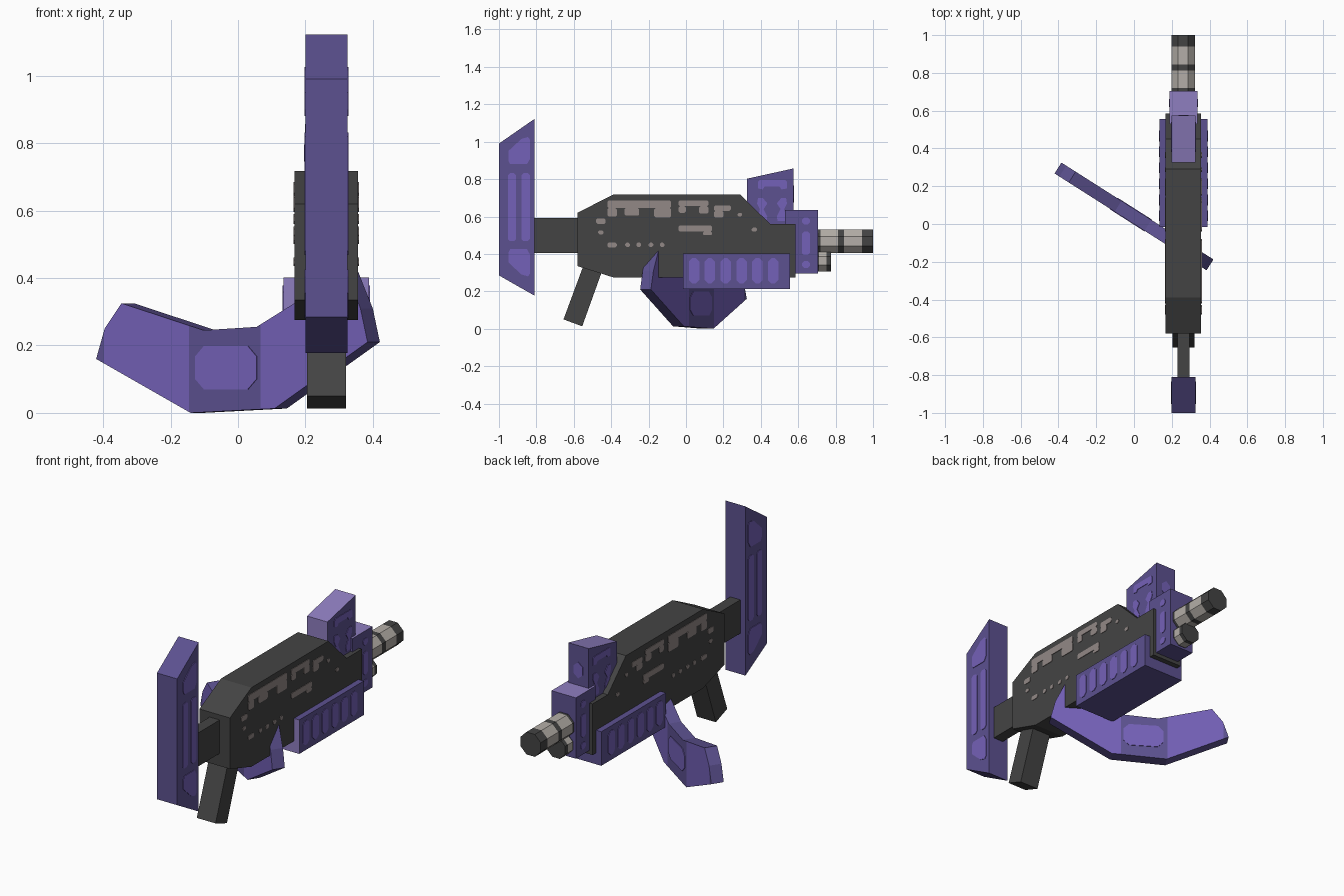
import bpy, bmesh, math
from mathutils import Vector

old = bpy.data.objects.get("Cube")
if old:
    bpy.data.objects.remove(old, do_unlink=True)


def material(name, rgb):
    lin = [((c / 255 + 0.055) / 1.055) ** 2.4 for c in rgb] + [1]
    m = bpy.data.materials.new(name)
    m.use_nodes = True
    m.diffuse_color = lin
    m.node_tree.nodes["Principled BSDF"].inputs["Base Color"].default_value = lin
    return m


DARK = material("dark purple", (92, 81, 144))
MID = material("mid purple", (116, 97, 184))
PALE = material("pale purple", (143, 126, 192))
METAL = material("charcoal metal", (68, 68, 68))
WORN = material("worn grey", (146, 136, 134))
STEEL = material("light steel", (180, 174, 168))

CX = 0.262  # centre plane of the weapon


def finish(name, bm, mats):
    bmesh.ops.recalc_face_normals(bm, faces=bm.faces)
    me = bpy.data.meshes.new(name)
    bm.to_mesh(me)
    bm.free()
    for m in mats:
        me.materials.append(m)
    ob = bpy.data.objects.new(name, me)
    bpy.context.collection.objects.link(ob)
    return ob


def extrude(bm, pts, vec):
    """Closed prism from a loop of 3D points."""
    a = [bm.verts.new(p) for p in pts]
    b = [bm.verts.new(Vector(p) + Vector(vec)) for p in pts]
    n = len(pts)
    bm.faces.new(a)
    bm.faces.new(b[::-1])
    for i in range(n):
        bm.faces.new((a[i], b[i], b[(i + 1) % n], a[(i + 1) % n]))


def side_prism(name, profile, half, mats, rule=None):
    """Side profile (y, z) extruded symmetrically across the centre plane."""
    bm = bmesh.new()
    extrude(bm, [(CX - half, y, z) for y, z in profile], (2 * half, 0, 0))
    bmesh.ops.recalc_face_normals(bm, faces=bm.faces)
    if rule:
        bm.normal_update()
        for f in bm.faces:
            f.material_index = rule(f.normal)
    return finish(name, bm, mats)


def box(y0, y1, z0, z1):
    return [(y0, z0), (y1, z0), (y1, z1), (y0, z1)]


def chamfered(y0, y1, z0, z1, c):
    return [(y0 + c, z0), (y1 - c, z0), (y1, z0 + c), (y1, z1 - c),
            (y1 - c, z1), (y0 + c, z1), (y0, z1 - c), (y0, z0 + c)]


def side_plates(name, shapes, half, mat):
    """Thin painted plates on both sides of a part."""
    bm = bmesh.new()
    for s in (-1, 1):
        for shape in shapes:
            extrude(bm, [(CX + s * (half - 0.002), y, z) for y, z in shape],
                    (s * 0.005, 0, 0))
    return finish(name, bm, [mat])


# Receiver, stock tube and grip
side_prism("receiver", [(-0.58, 0.335), (-0.58, 0.62), (-0.39, 0.717), (0.29, 0.717),
                        (0.45, 0.56), (0.585, 0.56), (0.585, 0.275), (-0.39, 0.275)],
           0.094, [METAL])
side_prism("stock_tube", box(-0.82, -0.57, 0.405, 0.592), 0.031, [METAL])
side_prism("grip", [(-0.655, 0.05), (-0.555, 0.013), (-0.43, 0.36), (-0.54, 0.36)],
           0.058, [METAL])

# Worn paint patches on the receiver: y0, y1, z0, z1
patches = [(-0.42, -0.08, 0.645, 0.685), (-0.42, -0.37, 0.60, 0.645),
           (-0.33, -0.25, 0.605, 0.645), (-0.17, -0.08, 0.595, 0.645),
           (-0.04, 0.12, 0.655, 0.685), (-0.04, 0.0, 0.62, 0.655),
           (0.07, 0.12, 0.615, 0.655), (0.15, 0.24, 0.63, 0.66),
           (0.15, 0.20, 0.595, 0.63), (-0.04, 0.14, 0.52, 0.552),
           (0.09, 0.14, 0.50, 0.52), (-0.48, -0.43, 0.56, 0.59),
           (-0.47, -0.44, 0.505, 0.525), (0.275, 0.30, 0.60, 0.62),
           (0.35, 0.38, 0.52, 0.54), (-0.42, -0.37, 0.435, 0.46)]
patches += [(y, y + 0.025, 0.437, 0.46) for y in (-0.325, -0.265, -0.20, -0.14)]
side_plates("receiver_worn_patches", [chamfered(*p, 0.007) for p in patches], 0.094, WORN)

# Shoulder stock with inlaid panels
side_prism("shoulder_stock", [(-1, 0.285), (-0.81, 0.177), (-0.81, 1.122), (-1, 0.99)],
           0.0625, [DARK])
panel = [(-0.95, 0.90), (-0.94, 0.88), (-0.85, 0.88), (-0.833, 0.91),
         (-0.833, 1.01), (-0.845, 1.025), (-0.88, 1.015), (-0.95, 0.95)]
side_plates("stock_panels",
            [panel, [(y, 1.305 - z) for y, z in panel],
             chamfered(-0.953, -0.908, 0.468, 0.832, 0.012),
             chamfered(-0.88, -0.834, 0.468, 0.832, 0.012)], 0.0625, MID)

# Handguard with a row of vents
side_prism("handguard", box(-0.015, 0.555, 0.212, 0.402), 0.127, [DARK, PALE],
           lambda n: int(n.y < -0.5))
side_plates("handguard_vents",
            [chamfered(y - 0.028, y + 0.028, 0.243, 0.377, 0.018)
             for y in (0.043, 0.127, 0.212, 0.297, 0.382, 0.466)], 0.127, MID)

# Raised sight
side_prism("sight", [(0.325, 0.55), (0.575, 0.55), (0.575, 0.857), (0.325, 0.802)],
           0.063, [DARK, PALE], lambda n: int(n.z > 0.5 or n.y < -0.5))
hourglass = [(0.38, 0.575), (0.43, 0.575), (0.435, 0.60), (0.415, 0.64), (0.435, 0.67),
             (0.41, 0.70), (0.385, 0.70), (0.38, 0.67), (0.395, 0.64)]
side_plates("sight_panels",
            [hourglass, [(0.92 - y, z) for y, z in hourglass],
             [(0.385, 0.75), (0.41, 0.745), (0.42, 0.76), (0.50, 0.76), (0.51, 0.745),
              (0.54, 0.75), (0.54, 0.785), (0.53, 0.795), (0.395, 0.795), (0.385, 0.785)]],
            0.063, MID)
bm = bmesh.new()
extrude(bm, [(CX + 0.032 * math.sin(k * math.pi / 3), 0.573,
              0.72 + 0.045 * math.cos(k * math.pi / 3)) for k in range(6)], (0, 0.005, 0))
finish("sight_rear_lens", bm, [MID])

# Muzzle block
side_prism("muzzle_block", box(0.53, 0.705, 0.295, 0.635), 0.075, [DARK, PALE],
           lambda n: int(n.z > 0.5))
side_plates("muzzle_block_panels",
            [chamfered(0.62, 0.662, 0.393, 0.52, 0.012),
             chamfered(0.62, 0.662, 0.557, 0.595, 0.012),
             chamfered(0.62, 0.662, 0.325, 0.363, 0.012)], 0.075, MID)


def banded_tube(name, cz, apothem, bands):
    """Octagonal tube; bands lists (start, end, colour index) along y."""
    bm = bmesh.new()
    r = apothem / math.cos(math.pi / 8)
    ys = [b[0] for b in bands] + [bands[-1][1]]
    rings = [[bm.verts.new((CX - 0.002 + r * math.cos((k + 0.5) * math.pi / 4), y,
                            cz + r * math.sin((k + 0.5) * math.pi / 4)))
              for k in range(8)] for y in ys]
    for a, b, band in zip(rings, rings[1:], bands):
        for k in range(8):
            j = (k + 1) % 8
            bm.faces.new((a[k], a[j], b[j], b[k])).material_index = band[2]
    bm.faces.new(rings[0])
    bm.faces.new(rings[-1])
    finish(name, bm, [METAL, STEEL])


banded_tube("barrel", 0.468, 0.0625, [(0.69, 0.72, 0), (0.72, 0.812, 1), (0.812, 0.845, 0),
                                      (0.845, 0.94, 1), (0.94, 1.0, 0)])
banded_tube("lower_barrel", 0.363, 0.056, [(0.69, 0.71, 0), (0.71, 0.752, 1),
                                           (0.752, 0.775, 0)])

# Crescent magazine slung diagonally under the receiver
ang = math.radians(32.5)
along = Vector((math.cos(ang), -math.sin(ang), 0))
across = Vector((math.sin(ang), math.cos(ang), 0))
centre = Vector((0, 0.04, 0))
HALF = 0.034


def mag_point(u, v, z):
    return centre + along * u + across * v + Vector((0, 0, z))


outline = [(-0.477, 0.16), (-0.145, 0.0), (0.15, 0.013), (0.477, 0.21), (0.452, 0.31),
           (0.40, 0.42), (0.087, 0.255), (-0.10, 0.245), (-0.388, 0.325), (-0.447, 0.25)]
bm = bmesh.new()
extrude(bm, [mag_point(u, -HALF, z) for u, z in outline], across * 2 * HALF)
for u in (-0.45, -0.15, 0.10):
    bmesh.ops.bisect_plane(bm, geom=bm.verts[:] + bm.edges[:] + bm.faces[:],
                           plane_co=mag_point(u, 0, 0), plane_no=along)
bmesh.ops.recalc_face_normals(bm, faces=bm.faces)
for f in bm.faces:
    u = (f.calc_center_median() - centre).dot(along)
    broad = abs(f.normal.dot(across)) > 0.9
    f.material_index = int(broad and u > -0.45 and not -0.15 < u < 0.10)
finish("magazine", bm, [DARK, MID])

bm = bmesh.new()
for s in (-1, 1):
    extrude(bm, [mag_point(u, s * (HALF - 0.002), z)
                 for u, z in chamfered(-0.127, 0.088, 0.07, 0.198, 0.03)],
            across * s * 0.005)
finish("magazine_panels", bm, [MID])
